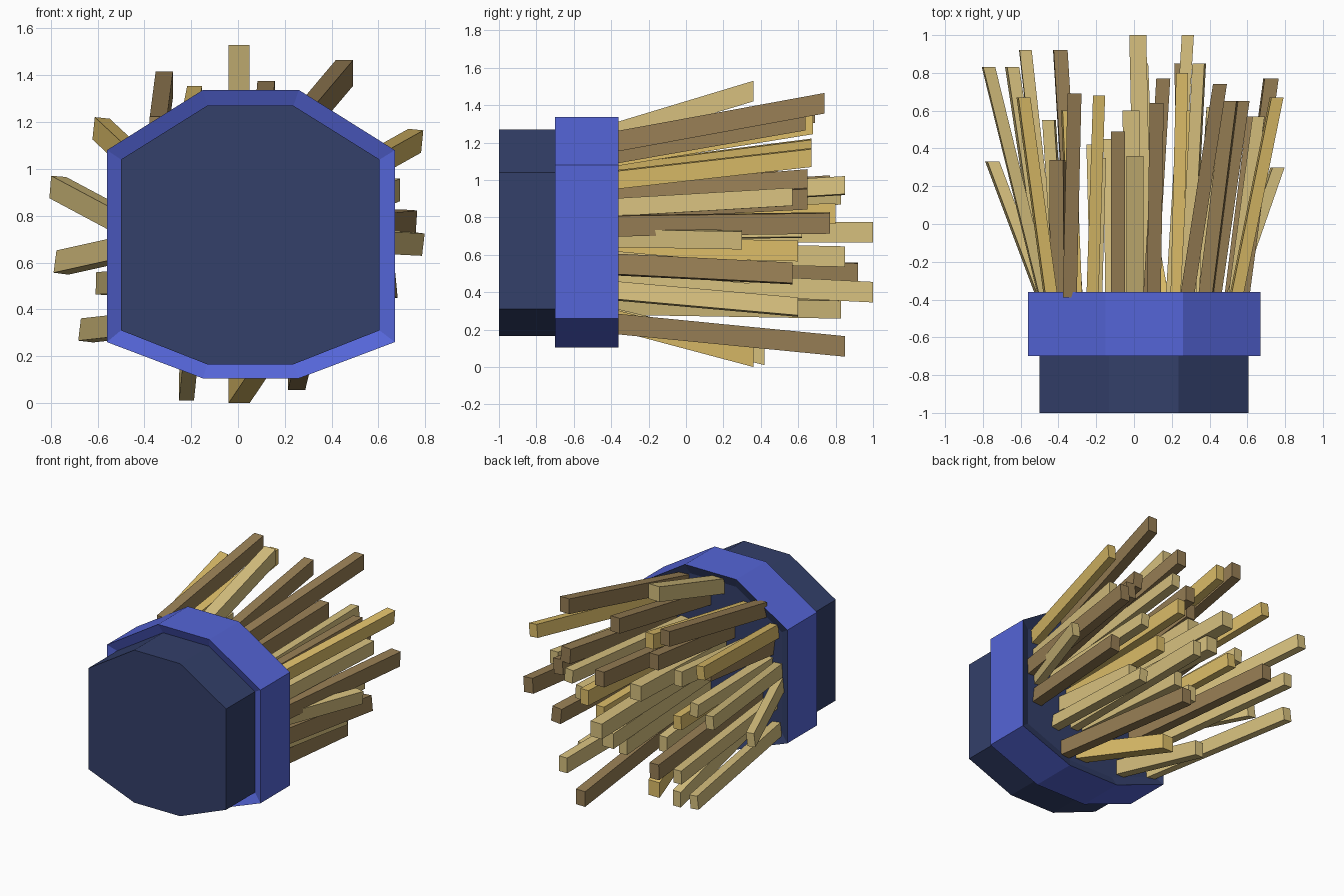
import bpy, bmesh, math, random

if "Cube" in bpy.data.objects:
    bpy.data.objects.remove(bpy.data.objects["Cube"])
random.seed(4)


def material(name, rgb):
    m = bpy.data.materials.new(name)
    m.diffuse_color = (*rgb, 1)
    m.use_nodes = True
    m.node_tree.nodes["Principled BSDF"].inputs["Base Color"].default_value = m.diffuse_color
    return m


NAVY = material("navy", (0.033, 0.05, 0.144))
BLUE = material("blue", (0.09, 0.13, 0.68))
STRAW = {"t": material("tan", (0.68, 0.53, 0.21)),
         "g": material("gold", (0.72, 0.51, 0.14)),
         "b": material("brown", (0.31, 0.21, 0.09))}


def add_object(name, bm, mat):
    bmesh.ops.recalc_face_normals(bm, faces=bm.faces)
    me = bpy.data.meshes.new(name)
    bm.to_mesh(me)
    bm.free()
    me.materials.append(mat)
    ob = bpy.data.objects.new(name, me)
    bpy.context.collection.objects.link(ob)
    return ob


def loft(bm, rings):
    """Closed solid through a series of matching rings of points."""
    rows = [[bm.verts.new(p) for p in r] for r in rings]
    n = len(rows[0])
    for a, b in zip(rows, rows[1:]):
        for i in range(n):
            j = (i + 1) % n
            bm.faces.new((a[i], a[j], b[j], b[i]))
    bm.faces.new(rows[0])
    bm.faces.new(rows[-1])


def octagon(y, x0, x1, z0, z1, low, high):
    """Eight-sided section; flats at top and bottom are about a third wide."""
    t = (x1 - x0) / 3
    return [(x0, y, low), (x0 + t, y, z0), (x1 - t, y, z0), (x1, y, low),
            (x1, y, high), (x1 - t, y, z1), (x0 + t, y, z1), (x0, y, high)]


cap_dims = (-0.50, 0.605, 0.165, 1.27, 0.31, 1.04)
collar_dims = (-0.56, 0.67, 0.105, 1.337, 0.26, 1.08)

# End cap, sunk slightly into the collar
bm = bmesh.new()
loft(bm, [octagon(-1.0, *cap_dims), octagon(-0.66, *cap_dims)])
add_object("end_cap", bm, NAVY)

# Collar: dished ring on both ends, navy where the straw grows
bm = bmesh.new()
loft(bm, [octagon(-0.67, *cap_dims), octagon(-0.70, *collar_dims),
          octagon(-0.36, *collar_dims), octagon(-0.385, *cap_dims)])
collar = add_object("collar", bm, BLUE)
collar.data.materials.append(NAVY)
for p in collar.data.polygons:
    if p.normal.y > 0.7:
        p.material_index = 1

# Straw tips (x, y, z), fanned out from the collar
tips = [
    (-0.77, 0.83, 0.92), (-0.645, 0.83, 0.31), (-0.575, 0.92, 0.51),
    (-0.585, 0.67, 1.17), (-0.75, 0.33, 0.60), (-0.39, 0.92, 0.50),
    (-0.315, 0.69, 1.36), (-0.405, 0.34, 1.00), (-0.185, 0.68, 1.30),
    (-0.22, 0.42, 0.065), (-0.18, 0.35, 0.90), (-0.085, 0.49, 1.05),
    (0.005, 0.36, 0.055), (0.02, 1.00, 0.72), (0.03, 0.85, 0.59),
    (-0.015, 0.60, 0.85), (0.005, 0.36, 1.475), (0.155, 0.77, 0.97),
    (0.12, 0.64, 1.32), (0.25, 0.85, 0.11), (0.285, 1.00, 0.40),
    (0.255, 0.80, 0.82), (0.345, 0.85, 0.97), (0.27, 0.60, 0.62),
    (0.295, 0.34, 0.50), (0.455, 0.74, 1.41), (0.51, 0.65, 1.00),
    (0.57, 0.65, 0.90), (0.66, 0.57, 0.91), (0.725, 0.77, 0.77),
    (0.755, 0.67, 1.12), (0.76, 0.30, 0.68), (-0.35, 0.60, 0.72),
    (0.42, 0.60, 0.32), (0.64, 0.57, 0.50), (-0.13, 0.45, 0.45),
    (-0.45, 0.55, 0.82), (0.10, 0.58, 0.42), (0.42, 0.62, 0.74),
]
# Where each straw leaves the collar (x)
roots = [-0.47, -0.46, -0.43, -0.44, -0.48, -0.31, -0.34, -0.40, -0.22, -0.20,
         -0.20, -0.085, 0.14, 0.05, 0.08, -0.01, 0.005, 0.085, 0.105, 0.28,
         0.20, 0.225, 0.28, 0.24, 0.30, 0.28, 0.38, 0.42, 0.53, 0.57,
         0.54, 0.52, -0.31, 0.36, 0.52, -0.12, -0.39, 0.10, 0.38]
colours = "tttgtbbbgttbgttttbbbtgtgtbbbtbgtgtbtttt"
special_spread = {0: 0.2, 1: 0.95, 2: 0.95, 4: 0.5, 19: 0.8}

for i, ((x, y, z), bx, c) in enumerate(zip(tips, roots, colours)):
    spread = special_spread.get(i, 0.78 if z < 0.72 and y > 0.5 else 0.7)
    bz = 0.72 + (z - 0.72) * spread
    wide = 0.045 if abs(x) < 0.04 else 0.037 if c == "b" else 0.032
    tall = 0.055 if abs(x) < 0.3 or c == "b" else 0.048
    ang = random.uniform(-0.15, 0.15) if 0.2 < z < 1.3 and abs(x) > 0.3 else 0
    ca, sa = math.cos(ang), math.sin(ang)
    rect = [(ca * u - sa * v, sa * u + ca * v) for u, v in
            ((-wide, -tall), (wide, -tall), (wide, tall), (-wide, tall))]
    bm = bmesh.new()
    loft(bm, [[(bx + u, -0.39, bz + v) for u, v in rect],
              [(x + u, y, z + v) for u, v in rect]])
    add_object(f"straw_{i + 1:02d}", bm, STRAW[c])
